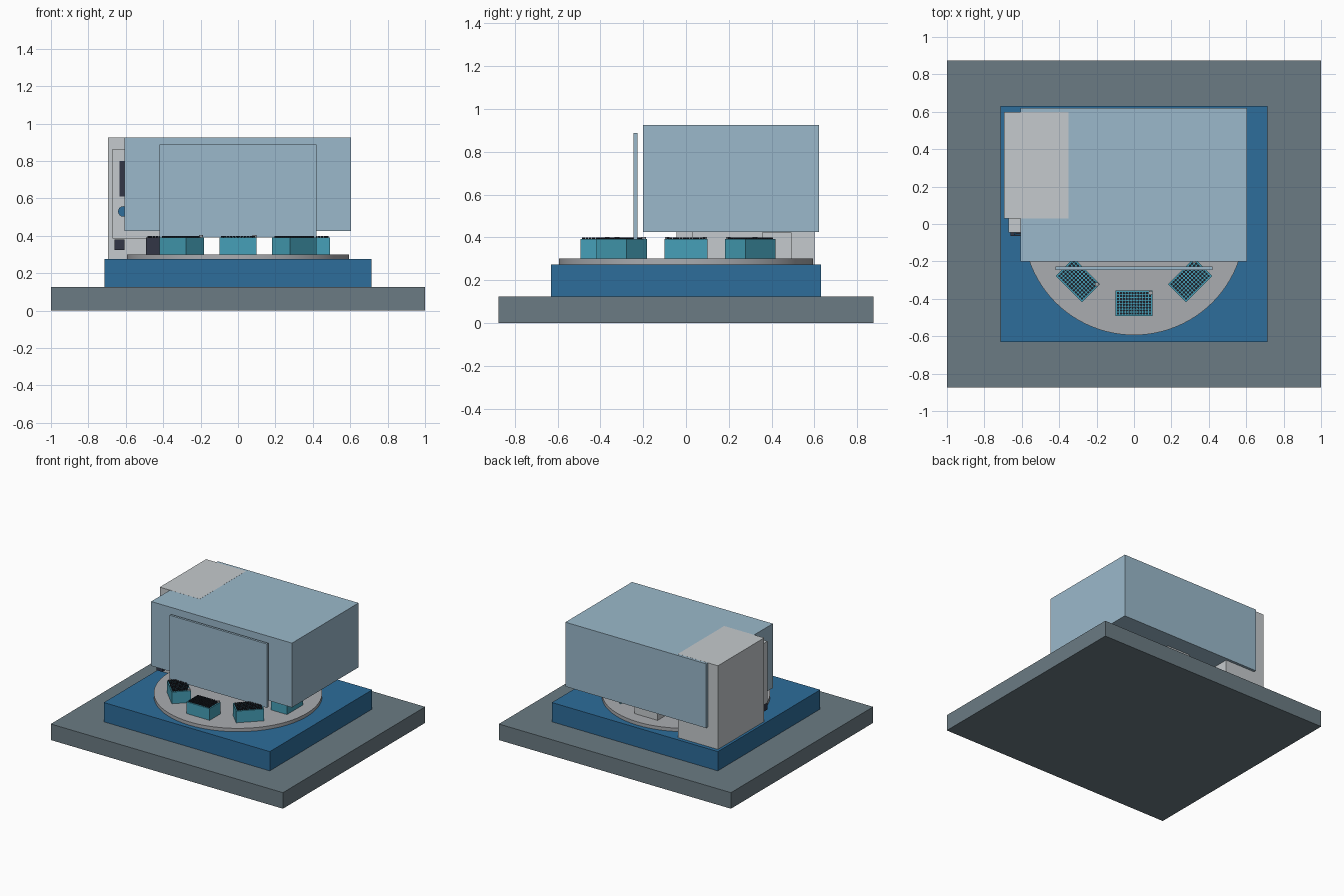
import bpy, bmesh, math
from mathutils import Matrix, Vector

cube = bpy.data.objects.get("Cube")
if cube:
    bpy.data.objects.remove(cube, do_unlink=True)


def material(name, *rgb):
    lin = [((c / 255 + 0.055) / 1.055) ** 2.4 for c in rgb] + [1]
    m = bpy.data.materials.new(name)
    m.use_nodes = True
    m.diffuse_color = lin
    m.node_tree.nodes["Principled BSDF"].inputs["Base Color"].default_value = lin
    return m


SLATE = material("slate grey", 107, 123, 131)
BLUE = material("deep blue", 45, 109, 155)
GLASS = material("pale glass blue", 155, 185, 203)
TEAL = material("teal", 70, 160, 184)
DISC = material("mid grey", 170, 172, 176)
WHITE = material("light grey", 197, 202, 205)
NAVY = material("dark navy", 50, 54, 70)
BLACK = material("near black", 28, 32, 40)


def finish(name, bm, mat, matrix=Matrix()):
    mesh = bpy.data.meshes.new(name)
    bm.to_mesh(mesh)
    bm.free()
    mesh.materials.append(mat)
    obj = bpy.data.objects.new(name, mesh)
    obj.matrix_world = matrix
    bpy.context.collection.objects.link(obj)
    return obj


def box(name, x, y, z, mat, matrix=Matrix()):
    """Box given by its (low, high) range on each axis."""
    bm = bmesh.new()
    bmesh.ops.create_cube(bm, size=1)
    for v in bm.verts:
        v.co = Vector([r[0] if c < 0 else r[1] for c, r in zip(v.co, (x, y, z))])
    return finish(name, bm, mat, matrix)


def add_cylinder(bm, centre, radius, depth, sides, turn=Matrix()):
    bmesh.ops.create_cone(bm, cap_ends=True, segments=sides, radius1=radius,
                          radius2=radius, depth=depth,
                          matrix=Matrix.Translation(centre) @ turn)


def cylinder(name, centre, radius, depth, mat, sides=32, turn=Matrix(), matrix=Matrix()):
    bm = bmesh.new()
    add_cylinder(bm, centre, radius, depth, sides, turn)
    obj = finish(name, bm, mat, matrix)
    bpy.ops.object.select_all(action="DESELECT")
    obj.select_set(True)
    bpy.context.view_layer.objects.active = obj
    bpy.ops.object.shade_smooth_by_angle()
    return obj


# Stepped base and turntable
box("base", (-1, 1), (-0.875, 0.875), (0, 0.125), SLATE)
box("plinth", (-0.715, 0.715), (-0.63, 0.63), (0.125, 0.275), BLUE)
cylinder("turntable", (0, 0, 0.288), 0.594, 0.026, DISC, 96)

# Enclosure and sliding front pane
box("enclosure", (-0.608, 0.605), (-0.2, 0.62), (0.425, 0.926), GLASS)
box("front_pane", (-0.42, 0.42), (-0.245, -0.227), (0.39, 0.887), GLASS)

# Side cabinet with its control panel
box("cabinet", (-0.695, -0.35), (0.03, 0.6), (0.275, 0.9265), WHITE)
box("cabinet_panel", (-0.67, -0.38), (-0.045, 0.03), (0.385, 0.865), WHITE)
box("panel_screen", (-0.633, -0.415), (-0.053, -0.045), (0.61, 0.8), NAVY)
facing = Matrix.Rotation(math.pi / 2, 4, "X")
for i in range(3):
    cylinder(f"panel_button_{i + 1}", (-0.613 + i * 0.088, -0.05, 0.53), 0.028,
             0.02, BLUE, turn=facing)
box("cabinet_port", (-0.66, -0.608), (-0.063, 0.03), (0.325, 0.38), NAVY)


# Stations around the turntable, each facing outward
def station(name, angle, mat, rack=True):
    m = Matrix.Rotation(math.radians(angle), 4, "Z") @ Matrix.Translation((0, -0.424, 0))
    box(name, (-0.1, 0.1), (-0.068, 0.068), (0.3, 0.392), mat, m)
    if not rack:
        box(name + "_lid", (-0.1, 0.1), (-0.068, 0.068), (0.392, 0.423), mat, m)
        return
    # Vial grid
    bm = bmesh.new()
    for i in range(12):
        for j in range(8):
            add_cylinder(bm, ((i - 5.5) * 0.0155, (j - 3.5) * 0.0155, 0.395),
                         0.0068, 0.01, 8)
    finish(name + "_vials", bm, BLACK, m)
    cylinder(name + "_marker", (0.088, 0.056, 0.397), 0.011, 0.012, DISC, 16, matrix=m)


for i in range(8):
    if i == 4:
        station("back_station", 180, WHITE, rack=False)
    else:
        station(f"rack_{i + 1}", i * 45, NAVY if i == 6 else TEAL)
